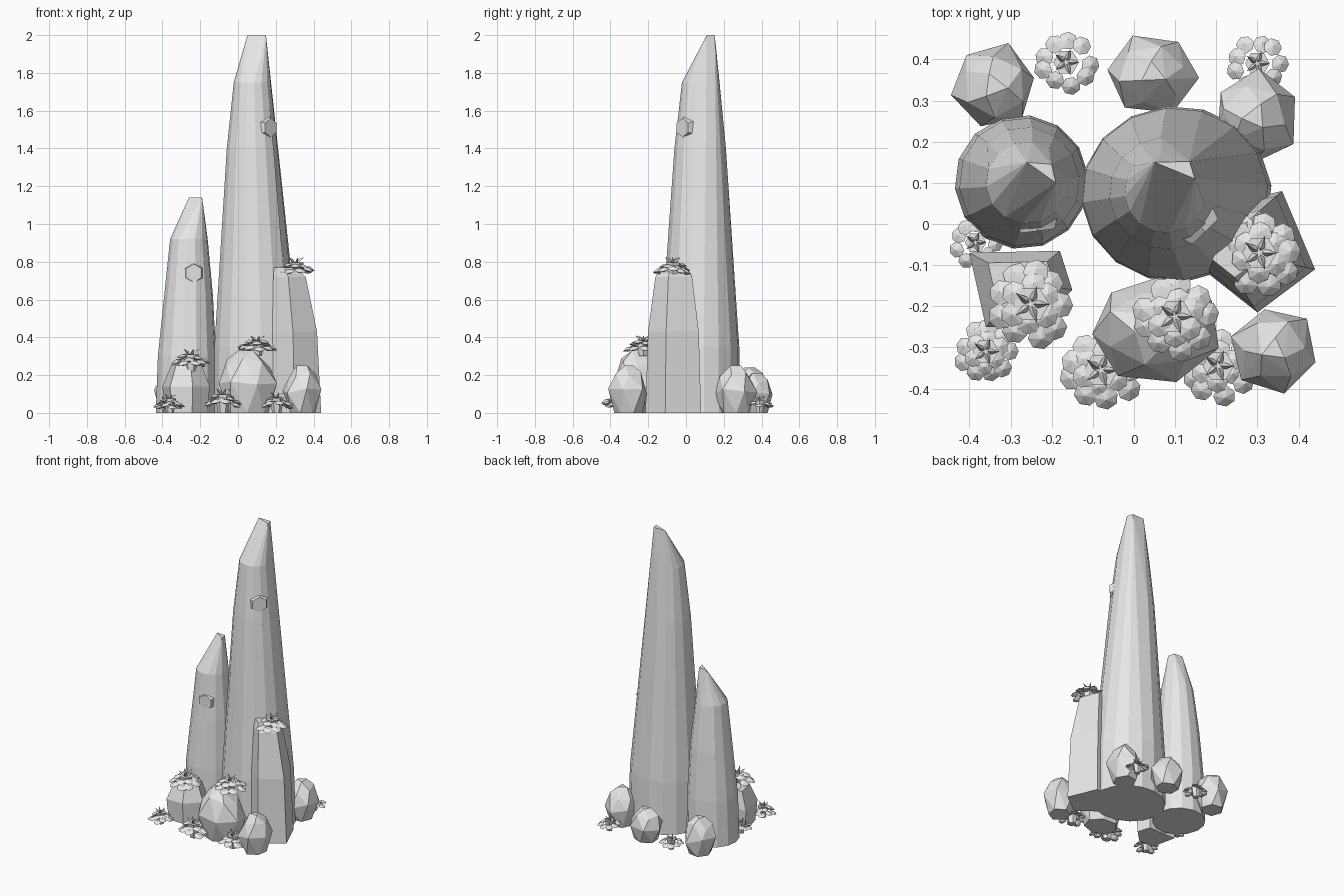
import bpy, bmesh, math, random
from mathutils import Vector, Matrix

random.seed(4)
cube = bpy.data.objects.get("Cube")
if cube:
    bpy.data.objects.remove(cube, do_unlink=True)

stone = bpy.data.materials.new("pale_grey_stone")
stone.use_nodes = True
GREY = (0.8, 0.8, 0.8, 1)
stone.diffuse_color = GREY
stone.node_tree.nodes["Principled BSDF"].inputs["Base Color"].default_value = GREY


def add_hull(bm, points):
    """Add the convex hull of some points to a bmesh."""
    verts = [bm.verts.new(p) for p in points]
    bmesh.ops.convex_hull(bm, input=verts)
    loose = [v for v in verts if v.is_valid and not v.link_faces]
    bmesh.ops.delete(bm, geom=loose, context='VERTS')


def finish(name, bm):
    bmesh.ops.dissolve_limit(bm, angle_limit=math.radians(2),
                             verts=bm.verts[:], edges=bm.edges[:])
    bmesh.ops.recalc_face_normals(bm, faces=bm.faces[:])
    mesh = bpy.data.meshes.new(name)
    bm.to_mesh(mesh)
    bm.free()
    mesh.materials.append(stone)
    obj = bpy.data.objects.new(name, mesh)
    bpy.context.collection.objects.link(obj)
    return obj


def ring(cx, cy, z, rx, ry, sides, turn=0.0, jitter=0.0):
    pts = []
    for i in range(sides):
        a = math.tau * i / sides + turn
        k = 1 + random.uniform(-jitter, jitter)
        pts.append(Vector((cx + rx * k * math.cos(a), cy + ry * k * math.sin(a), z)))
    return pts


def spire(name, levels, peak, sides):
    """Tapering column that ends in a slanted tip."""
    bm = bmesh.new()
    pts = [Vector(p) for p in peak]
    for cx, cy, z, rx, ry in levels:
        pts += ring(cx, cy, z, rx, ry, sides, 0.1)
    add_hull(bm, pts)
    finish(name, bm)


def prism(name, outline, pivot, levels):
    """Angular block: one outline scaled about a pivot at several heights."""
    bm = bmesh.new()
    px, py = pivot
    add_hull(bm, [Vector((px + (x - px) * s, py + (y - py) * s, z))
                  for z, s in levels for x, y in outline])
    finish(name, bm)


def boulder(name, x, y, rx, ry, h, sides=6, turn=0.0):
    bm = bmesh.new()
    pts = []
    for i, (f, s) in enumerate(((0, 0.68), (0.45, 1.0), (0.8, 0.72), (1, 0.3))):
        n = sides if f < 1 else 3
        level = ring(x, y, f * h, rx * s, ry * s, n, turn + i * 0.35, 0.06)
        if 0.3 < f < 1:
            for p in level:
                p.z += random.uniform(-0.08, 0.08) * h
        pts += level
    add_hull(bm, pts)
    finish(name, bm)


def leaf(bm, pos, radius, tilt, angle):
    """Small pointed seven-sided leaf tip, leaning outward."""
    m = (Matrix.Translation(pos) @ Matrix.Rotation(angle, 4, 'Z')
         @ Matrix.Rotation(tilt, 4, 'Y'))
    pts = ring(0, 0, 0, radius, radius, 7)
    pts += [Vector((0, 0, radius * 0.4)), Vector((0, 0, -radius * 0.5))]
    add_hull(bm, [m @ p for p in pts])


def succulent(name, x, y, z, r, h, rows):
    bm = bmesh.new()
    # stem
    add_hull(bm, ring(x, y, z, r * 0.25, r * 0.25, 6)
             + ring(x, y, z + h * 0.75, r * 0.4, r * 0.4, 6))
    # rows of leaves
    for count, reach, level, size, tilt in rows:
        for i in range(count):
            a = math.tau * i / count + random.uniform(-0.12, 0.12) + reach
            d = r * reach * random.uniform(0.9, 1.1)
            pos = Vector((x + d * math.cos(a), y + d * math.sin(a),
                          z + h * (level + random.uniform(-0.1, 0.1))))
            leaf(bm, pos, r * size, tilt, a)
    # pointed star in the middle
    for i in range(5):
        a = math.tau * i / 5
        out = Vector((math.cos(a), math.sin(a), 0))
        side = Vector((-out.y, out.x, 0)) * r * 0.1
        mid = Vector((x, y, z + h * 0.7)) + out * r * 0.12
        tip = Vector((x, y, z + h)) + out * r * 0.42
        add_hull(bm, [mid + side, mid - side, mid + Vector((0, 0, h * 0.18)),
                      Vector((x, y, z + h * 0.65)), tip])
    finish(name, bm)


# Tall and short spires
spire("tall_spire",
      [(0.103, 0.073, 0, 0.232, 0.214), (0.1, 0.073, 0.35, 0.226, 0.21),
       (0.086, 0.074, 0.9, 0.182, 0.175), (0.08, 0.075, 1.4, 0.14, 0.137),
       (0.077, 0.078, 1.75, 0.1, 0.1)],
      [(0.05, 0.15, 2), (0.148, 0.11, 2), (0.135, 0.152, 2)], 16)
spire("short_spire",
      [(-0.273, 0.102, 0, 0.163, 0.163), (-0.27, 0.102, 0.3, 0.155, 0.157),
       (-0.264, 0.102, 0.62, 0.132, 0.134), (-0.26, 0.1, 0.92, 0.1, 0.1)],
      [(-0.26, 0.15, 1.14), (-0.19, 0.1, 1.14), (-0.2, 0.145, 1.14)], 14)

# Angular pillar and block
prism("side_pillar",
      [(0.36, 0.08), (0.44, -0.11), (0.3, -0.215), (0.18, -0.12), (0.22, 0.05)],
      (0.2, -0.06), [(0, 1), (0.43, 0.91), (0.72, 0.66), (0.77, 0.45)])
prism("front_left_block",
      [(-0.4, -0.07), (-0.18, -0.065), (-0.15, -0.16), (-0.24, -0.25), (-0.36, -0.25)],
      (-0.27, -0.14), [(0, 0.9), (0.14, 1), (0.25, 0.65)])

# Boulders round the foot
boulder("front_boulder", 0.05, -0.255, 0.158, 0.13, 0.33, 7, 0.2)
boulder("front_left_side_boulder", 0.34, -0.305, 0.105, 0.105, 0.25, 6, 0.4)
boulder("back_left_boulder", 0.295, 0.26, 0.107, 0.112, 0.25, 6, 0.1)
boulder("back_middle_boulder", 0.045, 0.365, 0.112, 0.098, 0.21, 6, 0.6)
boulder("back_right_boulder", -0.34, 0.335, 0.105, 0.105, 0.24, 6, 0.9)

# Knots of stone set nearly flush in the spires
for name, centre, r, angle in (("tall_spire_knot", (0.165, -0.01, 1.51), 0.063, -0.8),
                               ("short_spire_knot", (-0.235, -0.005, 0.74), 0.06, -1.45)):
    bm = bmesh.new()
    m = (Matrix.Translation(centre) @ Matrix.Rotation(angle, 4, 'Z')
         @ Matrix.Rotation(math.pi / 2, 4, 'Y'))
    disc = ring(0, 0, -0.02, r, r, 6) + ring(0, 0, 0.012, r * 0.8, r * 0.8, 6)
    add_hull(bm, [m @ p for p in disc])
    finish(name, bm)

# Succulents: (leaves, reach, level, leaf size, tilt) for each row
LARGE = [(9, 0.72, 0.4, 0.29, 0.4), (6, 0.42, 0.6, 0.28, 0.25)]
SMALL = [(9, 0.7, 0.5, 0.3, 0.35)]
for name, x, y, z, r, h, rows in (
        ("pillar_succulent", 0.305, -0.07, 0.71, 0.105, 0.115, LARGE),
        ("boulder_succulent", 0.1, -0.225, 0.3, 0.105, 0.11, LARGE),
        ("block_succulent", -0.25, -0.195, 0.22, 0.11, 0.12, LARGE),
        ("front_succulent", -0.08, -0.355, 0, 0.105, 0.13, LARGE),
        ("front_left_succulent", 0.205, -0.345, 0, 0.095, 0.11, LARGE),
        ("front_right_succulent", -0.36, -0.31, 0, 0.08, 0.1, LARGE),
        ("right_succulent", -0.385, -0.045, 0, 0.065, 0.09, SMALL),
        ("back_left_succulent", 0.3, 0.39, 0, 0.075, 0.09, SMALL),
        ("back_right_succulent", -0.165, 0.393, 0, 0.078, 0.09, SMALL)):
    succulent(name, x, y, z, r, h, rows)
